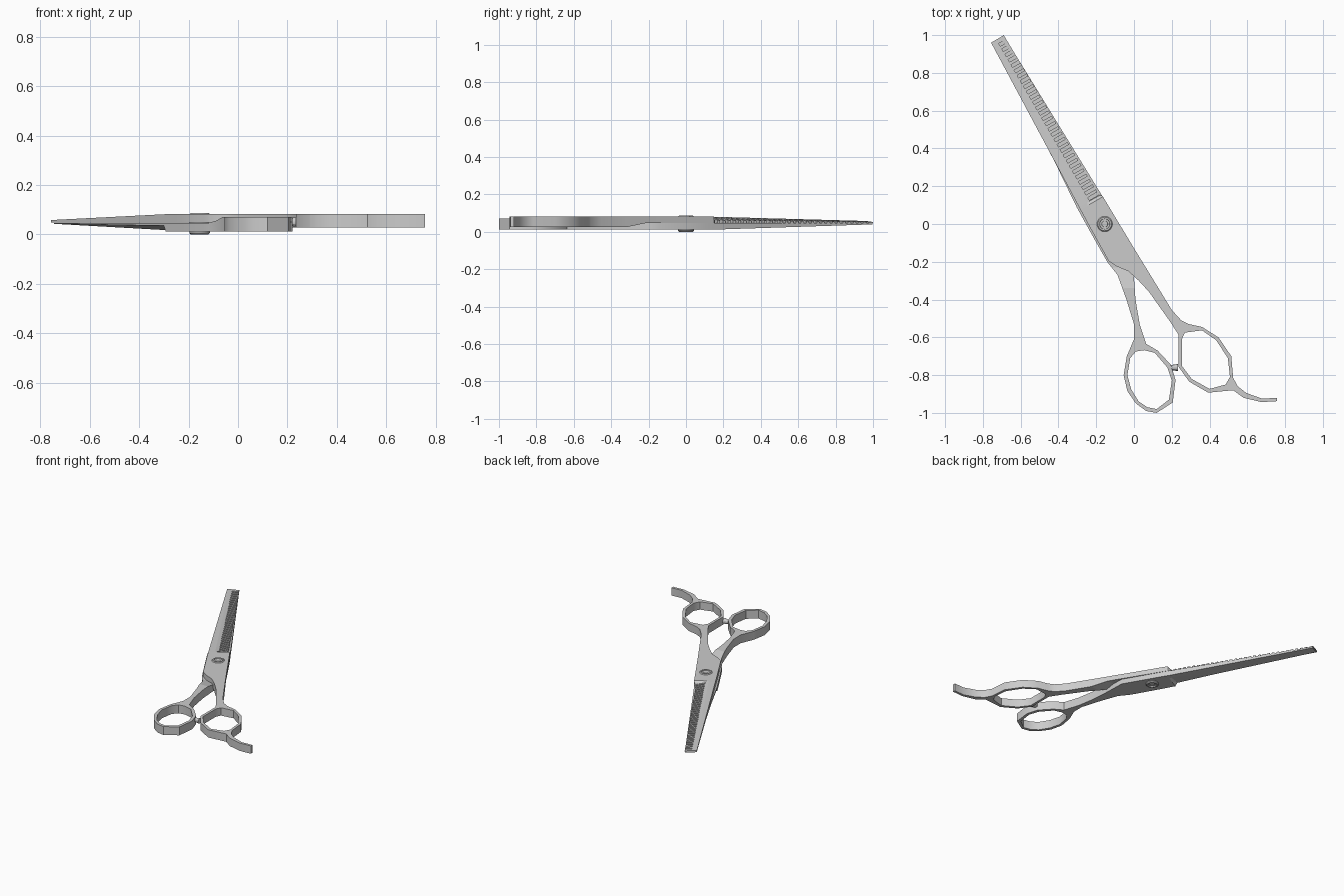
import bpy, bmesh, math
from mathutils import Vector

if "Cube" in bpy.data.objects:
    bpy.data.objects.remove(bpy.data.objects["Cube"])

PIVOT = Vector((-0.155, 0.0))
D, N = Vector((-0.5, 0.866)), Vector((0.866, 0.5))   # along the blade, across it
MID = 0.0475                                         # plane where both halves meet
TIP = 1.133


def W(u, v):
    p = PIVOT + D * u + N * v
    return (p.x, p.y)


def uv(x, y):
    r = Vector((x, y)) - PIVOT
    return r.dot(D), r.dot(N)


def ramp(t, a, b):
    return max(0.0, min(1.0, (t - a) / (b - a)))


def finish(bm, name):
    """Flat broad faces, smooth walls, sharp creases."""
    bmesh.ops.recalc_face_normals(bm, faces=bm.faces[:])
    bm.normal_update()
    for f in bm.faces:
        f.smooth = abs(f.normal.z) < 0.3
    for e in bm.edges:
        if len(e.link_faces) == 2:
            e.smooth = e.calc_face_angle(0) < math.radians(40)
    me = bpy.data.meshes.new(name)
    bm.to_mesh(me)
    bm.free()
    ob = bpy.data.objects.new(name, me)
    bpy.context.collection.objects.link(ob)
    return ob


def plate(name, loops, cuts, heights):
    """Fill outline with holes, cut at height breaks, then give it thickness."""
    bm = bmesh.new()
    for loop in loops:
        vs = [bm.verts.new((x, y, 0)) for x, y in loop]
        for a, b in zip(vs, vs[1:] + vs[:1]):
            bm.edges.new((a, b))
    bmesh.ops.triangle_fill(bm, use_beauty=True, use_dissolve=False,
                            edges=bm.edges[:], normal=(0, 0, 1))
    for co, no in cuts:
        bmesh.ops.bisect_plane(bm, geom=bm.verts[:] + bm.edges[:] + bm.faces[:], dist=1e-5,
                               plane_co=(co[0], co[1], 0), plane_no=(no[0], no[1], 0))
    ret = bmesh.ops.extrude_face_region(bm, geom=bm.faces[:])
    top = {g for g in ret["geom"] if isinstance(g, bmesh.types.BMVert)}
    for v in bm.verts:
        zb, zt = heights(v.co.x, v.co.y)
        v.co.z = zt if v in top else zb
    return finish(bm, name)


def upper_heights(x, y):
    u, v = uv(x, y)
    zt = 0.082 - 0.024 * ramp(u, 0.14, TIP)
    zt -= 0.65 * (zt - MID) * ramp(u, 0.13, 0.145) * ramp(v, -0.03, 0.06)
    return MID + 0.0005 - 0.021 * ramp(-y, 0.21, 0.31), zt


def lower_heights(x, y):
    u, v = uv(x, y)
    zb = 0.012 + 0.028 * ramp(u, 0.14, TIP)
    zb += 0.65 * (MID - zb) * ramp(u, 0.13, 0.145) * ramp(-v, -0.03, 0.07)
    return zb, MID - 0.0005 + 0.024 * ramp(-y, 0.23, 0.34)


# Upper half: toothed blade, right finger ring and finger rest
teeth = []
count, u_hi, u_lo = 30, 1.108, 0.15
pitch = (u_hi - u_lo) / (count - 0.5)
for i in range(count):
    a = u_hi - i * pitch
    b = a - pitch * 0.5
    edge = [0.05 - 0.013 * ramp(t, u_lo, TIP) for t in (a, b)]
    teeth += [W(a, edge[0]), W(a, -0.008), W(b, -0.008), W(b, edge[1])]

right_handle = [(.20, -.455), (.25, -.51), (.29, -.53), (.36, -.545), (.447, -.60), (.515, -.70),
                (.525, -.815), (.55, -.86), (.595, -.895), (.68, -.925), (.757, -.92), (.757, -.938),
                (.675, -.943), (.58, -.92), (.525, -.88), (.393, -.893), (.293, -.835), (.235, -.755),
                (.235, -.585), (.19, -.515), (.08, -.36), (.025, -.30), (-.03, -.25), (-.09, -.225),
                (-.135, -.195)]
right_hole = [(.27, -.575), (.36, -.563), (.435, -.615), (.497, -.71), (.508, -.81), (.485, -.85),
              (.40, -.873), (.305, -.82), (.253, -.75), (.253, -.61)]
upper = ([W(1.132, -0.041), W(TIP, 0.037)] + teeth + [W(0.135, 0.064), W(-0.186, 0.07)]
         + right_handle + [W(0.05, -0.076)])
steps = [(W(u, 0), D) for u in (0.13, 0.145)]
plate("toothed_half", [upper, right_hole],
      steps + [(W(0, -0.03), N), ((0, -0.21), (0, 1)), ((0, -0.31), (0, 1))], upper_heights)

# Lower half: straight blade and left finger ring
left_handle = [(-.142, -.20), (-.087, -.27), (-.04, -.40), (0, -.53), (0, -.61), (-.038, -.70),
               (-.055, -.80), (-.035, -.885), (.01, -.95), (.065, -.99), (.12, -1.0), (.205, -.945),
               (.22, -.825), (.195, -.745), (.125, -.67), (.065, -.635), (.03, -.53), (.008, -.40),
               (0, -.285)]
left_hole = [(.055, -.668), (.11, -.682), (.177, -.76), (.20, -.83), (.185, -.93), (.12, -.98),
             (.07, -.97), (.025, -.94), (-.015, -.875), (-.035, -.80), (-.02, -.71), (.01, -.675)]
lower = ([W(1.13, 0.036), W(TIP - 0.003, -0.03), W(0.4, -0.066), W(0.15, -0.084), W(0.0, -0.087)]
         + left_handle + [W(-0.19, 0.064), W(0.1, 0.064)])
plate("straight_half", [lower, left_hole],
      steps + [(W(0, 0.03), N), ((0, -0.23), (0, 1)), ((0, -0.34), (0, 1))], lower_heights)


# Pivot screw: one turned profile with a shallow recess in each head
def lathe(name, profile, sides, centre):
    bm = bmesh.new()
    rings = [[bm.verts.new((centre[0] + r * math.cos(2 * math.pi * k / sides),
                            centre[1] + r * math.sin(2 * math.pi * k / sides), z))
              for k in range(sides)] for r, z in profile]
    for lo, hi in zip(rings, rings[1:]):
        for k in range(sides):
            j = (k + 1) % sides
            bm.faces.new((lo[k], lo[j], hi[j], hi[k]))
    bm.faces.new(rings[0][::-1])
    bm.faces.new(rings[-1])
    return finish(bm, name)


head = [(.016, .003), (.018, .007), (.026, .007), (.028, 0.0), (.036, 0.0), (.042, .006), (.042, .014)]
head_top = [(r, 0.087 - z) for r, z in reversed(head)]
lathe("pivot_screw", head + head_top, 24, PIVOT)

# Rubber stop between the rings, lying along x
bm = bmesh.new()
bmesh.ops.create_cone(bm, cap_ends=True, segments=12, radius1=0.013, radius2=0.019, depth=0.038)
for v in bm.verts:
    x, y, z = v.co
    v.co = (0.215 + z, -0.76 + y, 0.05 - x)
finish(bm, "ring_stop")
